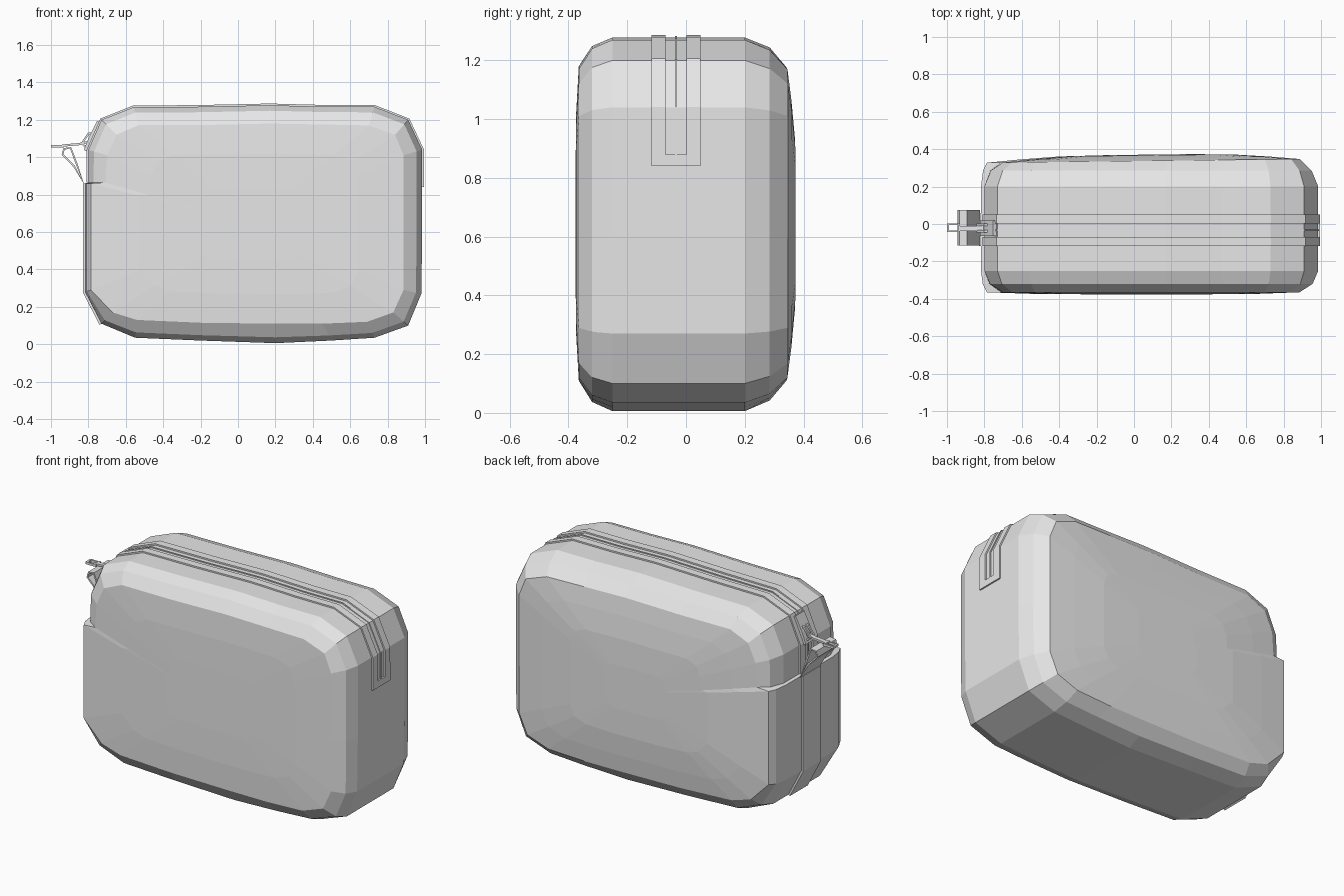
import bpy, bmesh
from mathutils import Vector

old = bpy.data.objects.get("Cube")
if old:
    bpy.data.objects.remove(old, do_unlink=True)

grey = bpy.data.materials.new("light grey fabric")
grey.use_nodes = True
COLOUR = (0.8, 0.8, 0.8, 1)
grey.diffuse_color = COLOUR
grey.node_tree.nodes["Principled BSDF"].inputs["Base Color"].default_value = COLOUR


def finish(bm, name):
    bmesh.ops.recalc_face_normals(bm, faces=bm.faces)
    mesh = bpy.data.meshes.new(name)
    bm.to_mesh(mesh)
    bm.free()
    mesh.materials.append(grey)
    obj = bpy.data.objects.new(name, mesh)
    bpy.context.collection.objects.link(obj)
    return obj


def strip(name, path, y0, y1, thickness, closed=False):
    """Band that follows an x-z path between two depths."""
    bm = bmesh.new()
    rows = [[bm.verts.new((x, y, z)) for y in (y0, y1)] for x, z in path]
    pairs = list(zip(rows, rows[1:]))
    if closed:
        pairs.append((rows[-1], rows[0]))
    for a, b in pairs:
        bm.faces.new((a[0], a[1], b[1], b[0]))
    obj = finish(bm, name)
    mod = obj.modifiers.new("thickness", "SOLIDIFY")
    mod.thickness = thickness
    mod.offset = 0
    return obj


def box(name, lo, hi):
    bm = bmesh.new()
    bmesh.ops.create_cube(bm, size=1)
    lo, hi = Vector(lo), Vector(hi)
    for v in bm.verts:
        v.co = (lo + hi) / 2 + v.co * (hi - lo)
    return finish(bm, name)


# Widest outline of the pouch, from the right-hand zip end over the top and round
over_top = [(.985, .86), (.985, 1.04), (.91, 1.2), (.73, 1.27), (.47, 1.27),
            (.17, 1.278), (-.2, 1.27), (-.56, 1.267), (-.73, 1.2), (-.8, 1.04), (-.8, .865)]
outer = over_top + [(-.818, .86), (-.818, .6), (-.818, .28), (-.73, .11), (-.55, .035),
                    (-.2, .02), (.2, .006), (.5, .02), (.73, .035), (.91, .1), (.98, .27), (.985, .6)]
# Outline of the front and back panels, matching point for point
inner = [(.885, .86), (.885, 1.01), (.84, 1.12), (.7, 1.17), (.45, 1.175),
         (.17, 1.18), (-.2, 1.172), (-.53, 1.172), (-.65, 1.12), (-.7, 1.01), (-.71, .865),
         (-.787, .86), (-.787, .6), (-.787, .29), (-.67, .17), (-.54, .13),
         (-.2, .115), (.2, .11), (.45, .11), (.69, .12), (.83, .17), (.885, .29), (.885, .6)]

# Pouch body: depth, blend from wide to panel outline, scale towards the middle
rings = [(-.376, 1, .35), (-.374, 1, .7), (-.365, 1, 1), (-.32, .3, 1), (-.25, 0, 1), (.2, 0, 1),
         (.285, .35, 1), (.337, 1, 1), (.352, 1, .8), (.366, 1, .55), (.37, 1, .25)]
centre = Vector((.08, .64))
bm = bmesh.new()
loops = []
for y, blend, scale in rings:
    loop = []
    for a, b in zip(outer, inner):
        p = centre + (Vector(a).lerp(Vector(b), blend) - centre) * scale
        tilt = .012 * p.x if y > .3 else 0
        loop.append(bm.verts.new((p.x, y + tilt, p.y)))
    loops.append(loop)
count = len(outer)
for a, b in zip(loops, loops[1:]):
    for i in range(count):
        j = (i + 1) % count
        bm.faces.new((a[i], a[j], b[j], b[i]))
bm.faces.new(loops[0])
bm.faces.new(loops[-1])
finish(bm, "pouch_body")

# Raised zip tapes over the top, closed by a bar at the far end
zip_path = [(.985, .84)] + over_top[1:]
strip("zip_tape_front", zip_path, -.118, -.07, .018)
strip("zip_tape_back", zip_path, .002, .05, .018)
strip("zip_end_bar", [(.985, .84), (.985, .88)], -.07, .002, .018)
strip("zip_teeth", zip_path, -.038, -.03, .01)

# Raised band down the end below the zip
strip("end_band", [(-.818, .86), (-.818, .28), (-.73, .11)], -.118, .055, .024)

# Folded grab loop
strip("grab_loop", [(-.825, .86), (-.875, .95), (-.938, 1.015), (-.93, 1.045),
                    (-.895, 1.05), (-.865, .97)], -.115, .075, .01, closed=True)

# Zip slider with its bridge and long pull tab
slider = [(-.815, 1.035), (-.79, 1.1), (-.745, 1.19)]
strip("slider_plate", slider, -.065, .02, .02)
for i, y in enumerate((-.045, -.01)):
    strip("slider_bridge_%d" % (i + 1), [(-.81, 1.05), (-.835, 1.075), (-.8, 1.125), (-.77, 1.13)],
          y, y + .012, .012)
strip("pull_tab", [(-.785, 1.085), (-.85, 1.07), (-.93, 1.063)], -.037, -.01, .012)
for i, y in enumerate((-.044, -.006)):
    box("pull_ring_side_%d" % (i + 1), (-1, y, 1.052), (-.93, y + .01, 1.066))
box("pull_ring_end", (-1, -.044, 1.052), (-.988, .004, 1.066))
box("pull_ring_neck", (-.942, -.044, 1.055), (-.93, .004, 1.069))
